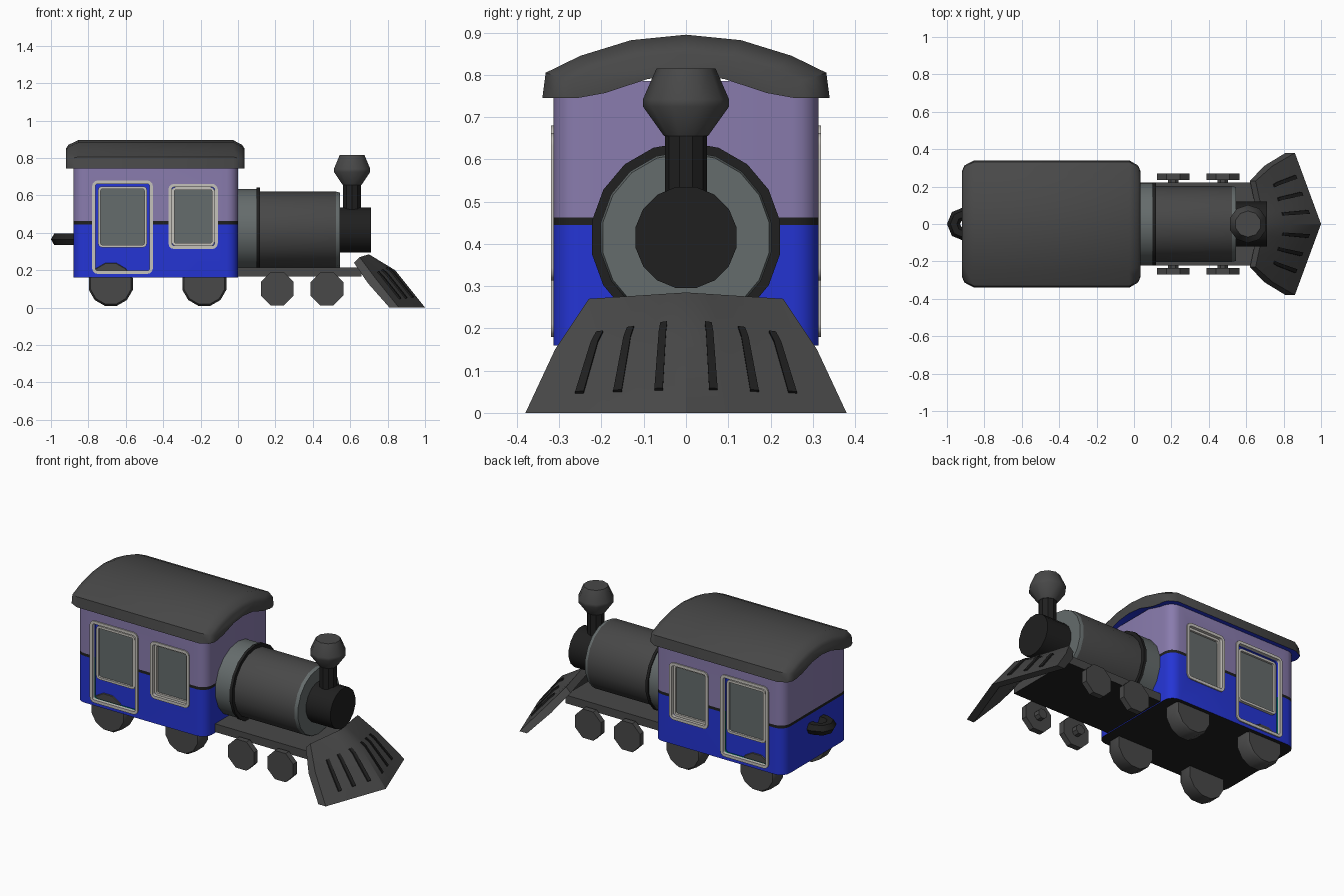
import bpy, bmesh, math
from mathutils import Vector

if "Cube" in bpy.data.objects:
    bpy.data.objects.remove(bpy.data.objects["Cube"])

# ---- colours -------------------------------------------------------------
COLOURS = [("charcoal", (.065, .065, .065)), ("black", (.014, .014, .014)),
           ("grey", (.13, .15, .15)), ("blue", (.018, .035, .66)),
           ("lavender", (.25, .20, .42)), ("cream", (.56, .54, .50)),
           ("teal", (.0, .11, .09))]
MATS = []
for n, c in COLOURS:
    m = bpy.data.materials.new(n)
    m.diffuse_color = (*c, 1)
    m.use_nodes = True
    m.node_tree.nodes["Principled BSDF"].inputs["Base Color"].default_value = m.diffuse_color
    MATS.append(m)
CHAR, BLACK, GREY, BLUE, LAV, CREAM, TEAL = range(7)


# ---- helpers -------------------------------------------------------------
def shade(ob, angle=35):
    bm = bmesh.new()
    bm.from_mesh(ob.data)
    for f in bm.faces:
        f.smooth = True
    for e in bm.edges:
        e.smooth = len(e.link_faces) == 2 and e.calc_face_angle(0) < math.radians(angle)
    bm.to_mesh(ob.data)
    bm.free()


def loft(name, rings, mats=CHAR, closed=False, cuts=(), rule=None, angle=35, solid=True):
    """Skin a row of point rings; mats is one index or one per segment."""
    bm = bmesh.new()
    vs = [[bm.verts.new(p) for p in r] for r in rings]
    n, k = len(rings[0]), len(rings)
    for i in range(k if closed else k - 1):
        a, b = vs[i], vs[(i + 1) % k]
        for j in range(n):
            f = bm.faces.new((a[j], a[(j + 1) % n], b[(j + 1) % n], b[j]))
            f.material_index = mats if isinstance(mats, int) else mats[i]
    if not closed:
        for r, i in ((vs[0], 0), (vs[-1], -1)):
            bm.faces.new(r).material_index = mats if isinstance(mats, int) else mats[i]
    bmesh.ops.recalc_face_normals(bm, faces=bm.faces)
    for z in cuts:
        bmesh.ops.bisect_plane(bm, geom=bm.verts[:] + bm.edges[:] + bm.faces[:],
                               plane_co=(0, 0, z), plane_no=(0, 0, 1))
    bm.normal_update()
    if rule:
        for f in bm.faces:
            f.material_index = rule(f.calc_center_median(), f.normal)
    me = bpy.data.meshes.new(name)
    bm.to_mesh(me)
    bm.free()
    for m in MATS:
        me.materials.append(m)
    ob = bpy.data.objects.new(name, me)
    bpy.context.collection.objects.link(ob)
    shade(ob, angle)
    return ob


def lathe(name, prof, sides, axis, centre, mats=CHAR, angle=35):
    """Rings of (position, radius) along an axis."""
    rings = []
    for t, r in prof:
        ring = []
        for i in range(sides):
            a = 2 * math.pi * (i + .5) / sides
            u, v = r * math.cos(a), r * math.sin(a)
            ring.append(Vector(centre) + Vector({"x": (t, u, v), "y": (u, t, v), "z": (u, v, t)}[axis]))
        rings.append(ring)
    return loft(name, rings, mats, angle=angle)


def rounded(a0, a1, b0, b1, r, n=3):
    pts = []
    for q, (ca, cb) in enumerate(((a1 - r, b1 - r), (a0 + r, b1 - r), (a0 + r, b0 + r), (a1 - r, b0 + r))):
        for i in range(n + 1):
            t = math.pi / 2 * (q + i / n)
            pts.append((ca + r * math.cos(t), cb + r * math.sin(t)))
    return pts


def plate(name, rect, r, y0, y1, mat, **kw):
    lp = rounded(*rect, r)
    return loft(name, [[(x, y, z) for x, z in lp] for y in (y0, y1)], mat, **kw)


def frame(name, rect, w, r, y0, y1):
    o = rounded(*rect, r)
    i = rounded(rect[0] + w, rect[1] - w, rect[2] + w, rect[3] - w, max(r - w, .008))
    loft(name, [[(x, y, z) for x, z in lp] for lp, y in ((o, y0), (o, y1), (i, y1), (i, y0))],
         CREAM, closed=True)


# ---- cab body: blue below, dark stripe, lavender above --------------------
def cab_rule(c, n):
    if n.z < -.5:
        return BLACK
    return BLUE if c.z < .445 else BLACK if c.z < .462 else LAV


foot = rounded(-.88, 0, -.313, .313, .06, 4)
cab = loft("cab_body", [[(x, y, z) for x, y in foot] for z in (.16, .785)],
           cuts=(.445, .462), rule=cab_rule)

# ---- door and window recesses on both sides --------------------------------
DOOR, WIN = (-.765, -.47, .195, .665), (-.357, -.123, .328, .647)
cutters = []
for s in (-1, 1):
    jamb = lambda c, n: TEAL if abs(n.y) < .5 and c.z < .445 else BLUE
    cutters.append(plate("door_cutter", DOOR, .02, s * .285, s * .36, BLUE, cuts=(.445,), rule=jamb))
    cutters.append(plate("window_cutter", WIN, .02, s * .285, s * .36, BLUE))
for c in cutters:
    c.hide_render = True
    md = cab.modifiers.new("cut", "BOOLEAN")
    md.object, md.operation, md.solver = c, "DIFFERENCE", "EXACT"
bpy.context.view_layer.update()
cut_mesh = bpy.data.meshes.new_from_object(cab.evaluated_get(bpy.context.evaluated_depsgraph_get()))
cab.modifiers.clear()
cab.data = cut_mesh
for c in cutters:
    bpy.data.objects.remove(c)
shade(cab)

for s, side in ((-1, "front"), (1, "back")):
    frame("door_frame_" + side, (-.78, -.455, .18, .68), .018, .03, s * .30, s * .32)
    frame("window_frame_" + side, (-.372, -.108, .313, .662), .018, .03, s * .30, s * .32)
    for nm, rc in (("door_pane_", (-.748, -.487, .322, .648)), ("window_pane_", (-.354, -.126, .331, .644))):
        frame(nm + "trim_" + side, rc, .014, .02, s * .28, s * .302)
        plate(nm + side, (rc[0] + .008, rc[1] - .008, rc[2] + .008, rc[3] - .008), .012,
              s * .283, s * .290, GREY)

# ---- arched roof with rounded ends and blue underside ----------------------
TOP = [(.34, .745), (.332, .805), (.25, .845), (.13, .882), (0, .895)]
UNDER = [(.31, .745), (.23, .757), (.11, .79), (0, .80)]
rings = []
for x, w, drop in ((-.92, .83, .045), (-.907, .92, .025), (-.855, 1, 0),
                   (-.025, 1, 0), (.022, .92, .025), (.035, .83, .045)):
    top = [(y * w, z - drop * (z - .745) / .15) for y, z in TOP]
    und = [(y * w, z) for y, z in UNDER]
    half = top + [(-y, z) for y, z in top[-2::-1]] + [(-y, z) for y, z in und] + und[-2::-1]
    rings.append([(x, y, z) for y, z in half])
loft("roof", rings, rule=lambda c, n: BLUE if n.z < -.5 else CHAR, angle=50)

# ---- boiler, nose and chimney ------------------------------------------------
lathe("boiler", [(-.02, .22), (.10, .22), (.10, .226), (.117, .226), (.117, .205), (.525, .205),
                 (.545, .20)], 18, "x", (0, 0, .415),
      [GREY, BLACK, BLACK, BLACK, CHAR, GREY])
lathe("nose", [(.53, .122), (.71, .122)], 16, "x", (0, 0, .415), BLACK)
lathe("chimney_stem", [(.50, .05), (.665, .05)], 10, "z", (.61, 0, 0), BLACK)
lathe("chimney_funnel", [(.655, .052), (.725, .102), (.742, .102), (.815, .07)], 10, "z",
      (.61, 0, 0), [CHAR, CHAR, CHAR])

# ---- underframe ----------------------------------------------------------------
loft("underframe", [[(-.05, -.222, z), (.66, -.222, z), (.66, .222, z), (-.05, .222, z)]
                    for z in (.165, .215)], rule=lambda c, n: BLACK if n.z < -.5 else CHAR)

# ---- wheels ----------------------------------------------------------------------
for s in (-1, 1):
    for x in (.21, .475):
        lathe("small_wheel", [(s * .20, .03), (s * .235, .03), (s * .235, .095), (s * .27, .095)],
              8, "y", (x, 0, .10))
    for x in (-.68, -.18):
        lathe("cab_wheel", [(s * .20, .122), (s * .275, .122), (s * .29, .112)], 12, "y", (x, 0, .127))

# ---- wedge-shaped track guard ------------------------------------------------------
# rows of: centre x, centre z, side x, side y, side z, back shift x, back shift z
ROWS = [(.70, .285, .65, .23, .27, -.03, -.03), (.84, .20, .74, .31, .15, -.045, -.02),
        (1.0, 0, .86, .38, 0, -.05, 0)]


def guard(u, v, back=0, lift=0):
    i = min(int(v), 1)
    t = v - i
    cx, cz, sx, sy, sz, bx, bz = (a + (b - a) * t for a, b in zip(ROWS[i], ROWS[i + 1]))
    k = abs(u)
    return (cx + (sx - cx) * k + bx * back + lift, sy * u, cz + (sz - cz) * k + bz * back + lift)


loft("track_guard", [[guard(u / 4, v) for v in (0, 1, 2)] + [guard(u / 4, v, 1) for v in (2, 1, 0)]
                     for u in range(-4, 5)], angle=30)
for u in (-.7, -.45, -.18, .18, .45, .7):
    loft("guard_slot", [[guard(u - .028, v, 0, h), guard(u + .028, v, 0, h),
                         guard(u + .028, v, 0, h - .006), guard(u - .028, v, 0, h - .006)]
                        for v, h in ((.78, .005), (1, .005), (1.72, .005))], BLACK)

# ---- rear coupling loop ---------------------------------------------------------------
path = [(-.86, .055, 90)] + [(-.91 + .055 * math.cos(math.radians(a)), .055 * math.sin(math.radians(a)), a)
                             for a in range(90, 271, 45)] + [(-.86, -.055, 270)]
rings = []
for x, y, a in path:
    d = Vector((math.cos(math.radians(a)), math.sin(math.radians(a)), 0))
    rings.append([Vector((x, y, .365)) + .035 * (d * math.cos(t) + Vector((0, 0, math.sin(t))))
                  for t in (i * math.pi / 3 for i in range(6))])
loft("coupling_loop", rings, BLACK, angle=50)
